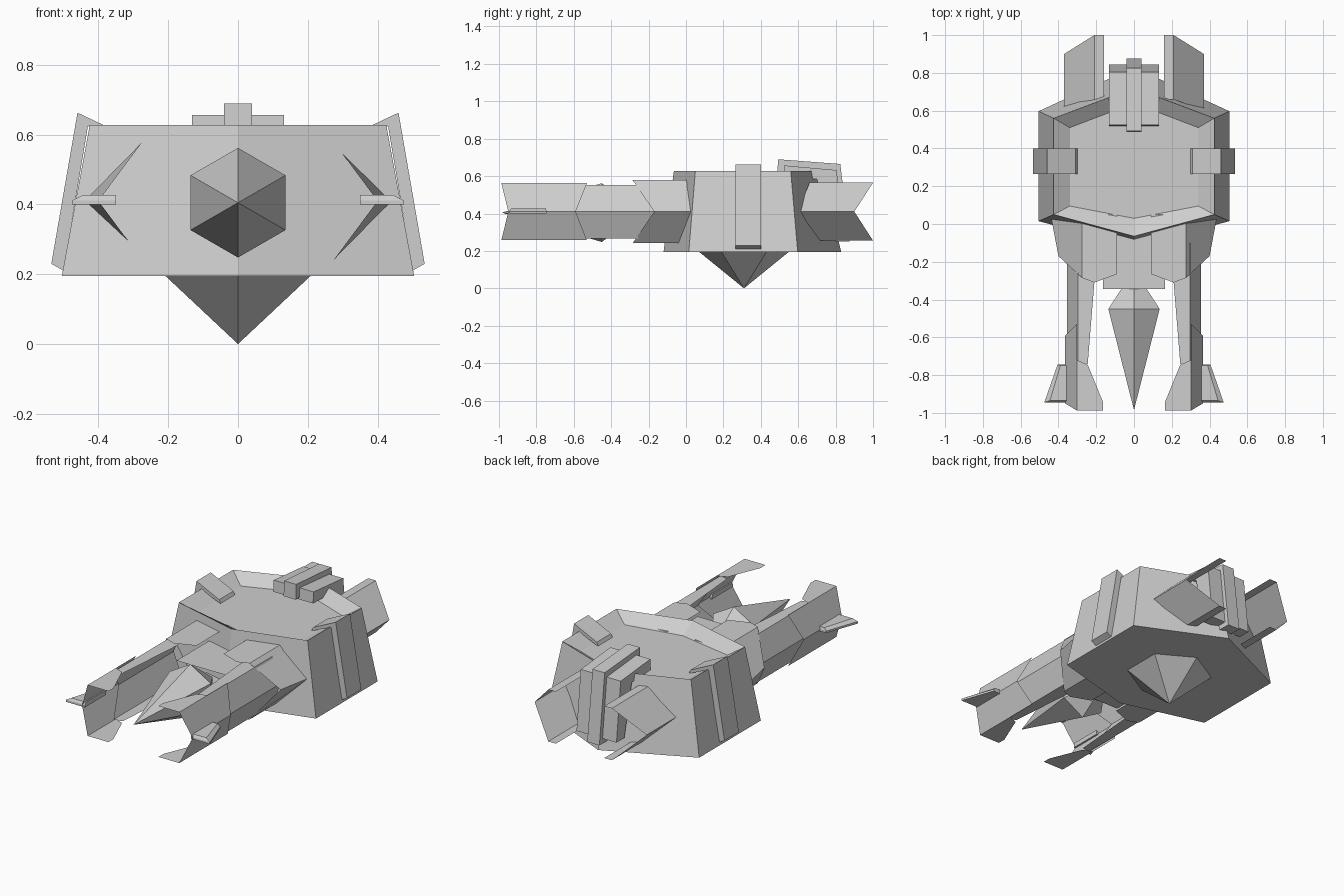
import bpy, bmesh, math

cube = bpy.data.objects.get("Cube")
if cube:
    bpy.data.objects.remove(cube, do_unlink=True)

grey = bpy.data.materials.new("light_grey")
grey.use_nodes = True
grey.diffuse_color = (0.62, 0.62, 0.62, 1)
grey.node_tree.nodes["Principled BSDF"].inputs["Base Color"].default_value = (0.62, 0.62, 0.62, 1)

MID = 0.41  # height of the arms' outer ridge


def make(name, verts, faces, solid=True):
    bm = bmesh.new()
    vs = [bm.verts.new(v) for v in verts]
    for f in faces:
        bm.faces.new([vs[i] for i in f])
    if solid:
        bmesh.ops.recalc_face_normals(bm, faces=bm.faces)
    me = bpy.data.meshes.new(name)
    bm.to_mesh(me)
    bm.free()
    me.materials.append(grey)
    ob = bpy.data.objects.new(name, me)
    bpy.context.collection.objects.link(ob)
    return ob


def loft(name, rings):
    """Closed solid through rings of equal length; a one-point ring makes a tip."""
    verts, faces, starts = [], [], []
    n = max(len(r) for r in rings)
    for r in rings:
        starts.append((len(verts), len(r)))
        verts += r
    for (a, na), (b, nb) in zip(starts, starts[1:]):
        for i in range(n):
            j = (i + 1) % n
            if na == 1:
                faces.append((a, b + j, b + i))
            elif nb == 1:
                faces.append((a + i, a + j, b))
            else:
                faces.append((a + i, a + j, b + j, b + i))
    for s, c in (starts[0], starts[-1]):
        if c > 1:
            faces.append(tuple(range(s, s + c)))
    return make(name, verts, faces)


def hexagon(x, front, y0, y1, back, z):
    return [(0, front, z), (x, y0, z), (x, y1, z), (0, back, z), (-x, y1, z), (-x, y0, z)]


def both(build):
    """Build a part on the model's left (+x) and right (-x)."""
    for side, s in (("left", 1), ("right", -1)):
        build(side, s)


def channel(name, ridge, rim, half, flap):
    """Open plate channel: two slopes from a ridge plus flat inner flaps.
    ridge and rim are (x, y) pairs front to back; flap holds its inner (x, y) points."""
    def build(side, s):
        verts, faces = [], []
        for d in (1, -1):
            k = len(verts)
            verts += [(s * x, y, MID) for x, y in ridge]
            verts += [(s * x, y, MID + d * half) for x, y in rim + flap]
            slope = (k, k + 1, k + 3, k + 2)
            top = (k + 2, k + 3) + tuple(range(k + 3 + len(flap), k + 3, -1))
            flip = (s * d) < 0
            faces += [f[::-1] if flip else f for f in (slope, top)]
        make(f"{name}_{side}", verts, faces, solid=False)
    both(build)


# Hull: tapered hexagon with a recessed deck
loft("hull", [
    hexagon(0.505, -0.12, 0.015, 0.597, 0.83, 0.195),
    hexagon(0.425, -0.065, 0.05, 0.56, 0.72, 0.627),
    hexagon(0.34, 0.03, 0.095, 0.51, 0.64, 0.572),
])

# Belly point: inverted six-sided pyramid
angles = [math.radians(90 + 60 * i) for i in range(6)]
loft("belly_point", [
    [(0.24 * math.cos(a), 0.31 + 0.24 * math.sin(a), 0.195) for a in angles],
    [(0, 0.31, 0)],
])

# Nose spike: long six-sided double pyramid
loft("nose_spike", [
    [(0, -0.985, 0.405)],
    [(0.157 * math.cos(a), -0.45, 0.405 + 0.157 * math.sin(a)) for a in angles],
    [(0, -0.24, 0.405)],
])

# Spike mount: upper and lower plates between the arms
for label, z in (("upper", 0.50), ("lower", 0.32)):
    make(f"spike_mount_{label}",
         [(-0.165, -0.345, z), (0.165, -0.345, z), (0.165, 0, z), (-0.165, 0, z)],
         [(0, 1, 2, 3) if label == "upper" else (3, 2, 1, 0)], solid=False)

# Arms: shoulder, upper arm and forearm channels
channel("shoulder", [(0.40, -0.17), (0.44, 0.04)], [(0.275, -0.285), (0.275, 0.05)], 0.168,
        [(0.21, -0.31), (0.09, -0.265), (0.09, 0.05)])
channel("upper_arm", [(0.355, -0.62), (0.355, -0.10)], [(0.297, -0.75), (0.297, -0.10)], 0.143,
        [(0.245, -0.74), (0.21, -0.31), (0.20, -0.10)])
channel("forearm", [(0.365, -0.95), (0.365, -0.59)], [(0.303, -0.987), (0.303, -0.53)], 0.152,
        [(0.165, -0.987), (0.165, -0.94), (0.245, -0.745), (0.302, -0.72)])

# Rear fins: wide channels at the back of the hull
channel("rear_fin", [(0.37, 0.90), (0.37, 0.60)], [(0.21, 1.0), (0.21, 0.66)], 0.155,
        [(0.16, 1.0), (0.16, 0.66)])


# Small winglets outside the forearms
def winglet(side, s):
    low = [(0.35, -0.945), (0.475, -0.945), (0.405, -0.745), (0.35, -0.745)]
    high = [(0.35, -0.935), (0.445, -0.935), (0.39, -0.75), (0.35, -0.75)]
    loft(f"winglet_{side}", [
        [(s * x, y, 0.40) for x, y in low],
        [(s * x, y, 0.412) for x, y in low],
        [(s * x, y, 0.427) for x, y in high],
    ])


both(winglet)


# Side clamps: bent strips over the hull's upper edges
def clamp(side, s):
    profile = [(0.535, 0.23), (0.46, 0.663), (0.31, 0.592), (0.298, 0.567),
               (0.43, 0.625), (0.50, 0.21)]
    loft(f"side_clamp_{side}", [[(s * x, y, z) for x, z in profile] for y in (0.265, 0.40)])


both(clamp)


# Spine straps: bent bars over the deck and down the back
def strap(name, half, profile):
    loft(name, [[(x, y, z) for y, z in profile] for x in (-half, half)])


strap("spine_strap_wide", 0.132,
      [(0.525, 0.657), (0.805, 0.632), (0.845, 0.28), (0.77, 0.28), (0.70, 0.585), (0.52, 0.59)])
strap("spine_strap_narrow", 0.04,
      [(0.492, 0.69), (0.825, 0.665), (0.875, 0.25), (0.80, 0.25), (0.70, 0.60), (0.488, 0.60)])
